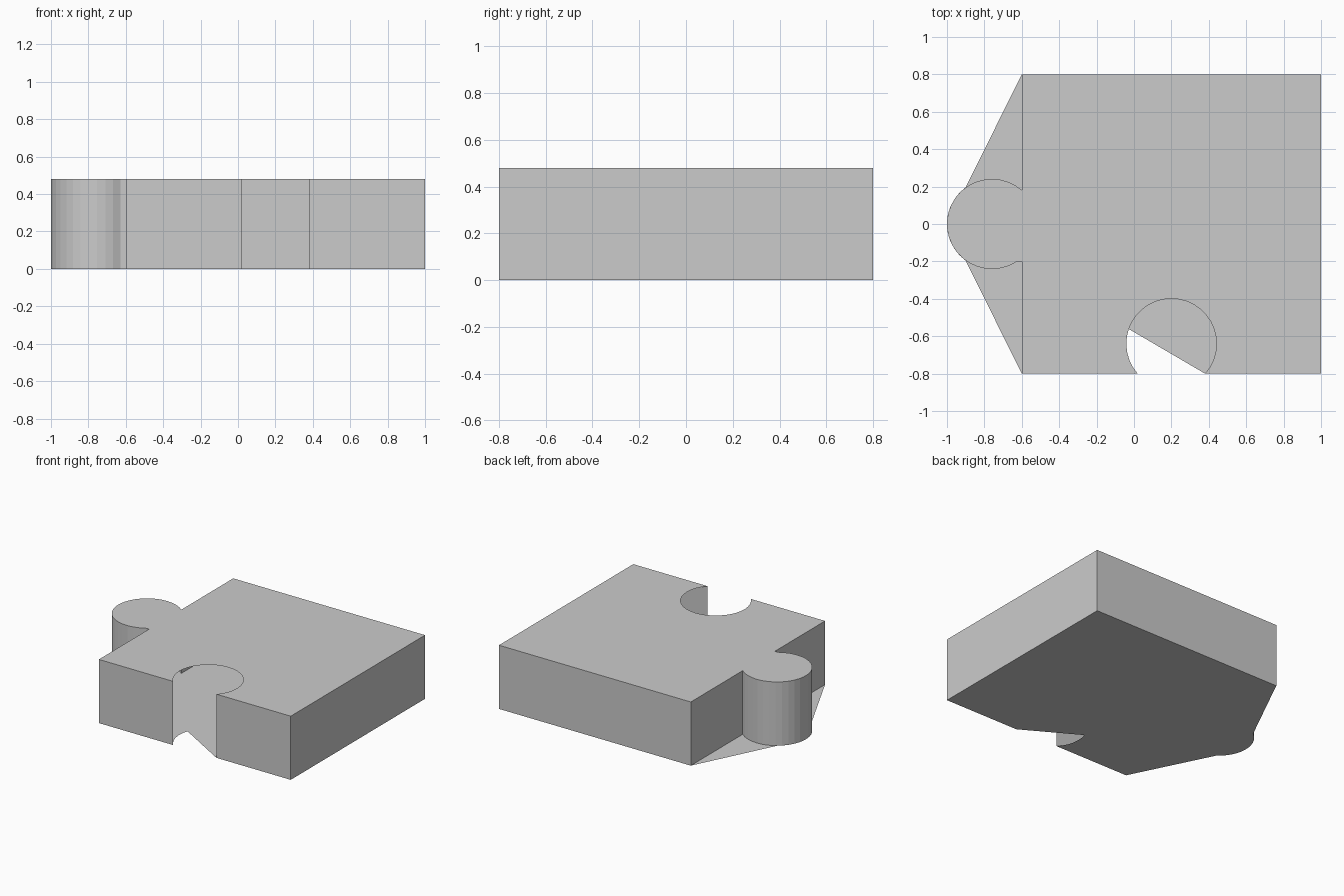
import bpy
import bmesh
from math import radians, cos, sin

if "Cube" in bpy.data.objects:
    bpy.data.objects.remove(bpy.data.objects["Cube"])

H = 0.48
R = 0.241


def arc(cx, cy, start, end, steps):
    """Points along a circular arc, angles in degrees."""
    angles = [radians(start + (end - start) * i / steps) for i in range(steps + 1)]
    return [(cx + R * cos(a), cy + R * sin(a)) for a in angles]


def make_object(name, build):
    bm = bmesh.new()
    build(bm)
    mesh = bpy.data.meshes.new(name)
    bm.to_mesh(mesh)
    bm.free()
    obj = bpy.data.objects.new(name, mesh)
    bpy.context.collection.objects.link(obj)
    return obj


def sheet(name, points, z, up):
    """Flat sheet from a counter-clockwise outline."""
    def build(bm):
        verts = [bm.verts.new((x, y, z)) for x, y in points]
        bm.faces.new(verts if up else verts[::-1])
    return make_object(name, build)


def wall(name, points):
    """Open upright strip following a path."""
    def build(bm):
        low = [bm.verts.new((x, y, 0)) for x, y in points]
        high = [bm.verts.new((x, y, H)) for x, y in points]
        for i in range(len(points) - 1):
            bm.faces.new((low[i], low[i + 1], high[i + 1], high[i]))
    return make_object(name, build)


# Outline pieces: square sides, round knob on the left, round notch in front
right_side = [(0.38, -0.8), (1, -0.8), (1, 0.8), (-0.6, 0.8)]
knob = arc(-0.759, 0, 48.7, 303, 24)
left_side = [(-0.6, -0.2), (-0.6, -0.8), (0.02, -0.8)]
notch = arc(0.2, -0.64, 221.6, -41.6, 26)[1:-1]

# Side walls, left open along the notch
wall("side_walls", right_side + knob + left_side)

# Top with knob and notch
sheet("top_face", right_side + knob + left_side + notch, H, True)

# Bottom sheet spreads out to webs beside the knob and partly closes the notch
knob_tip = arc(-0.759, 0, 126, 234, 10)
notch_edge = arc(0.2, -0.64, 221.6, 161, 6)[1:]
sheet("bottom_face", right_side + knob_tip + left_side[1:] + notch_edge, 0, False)
